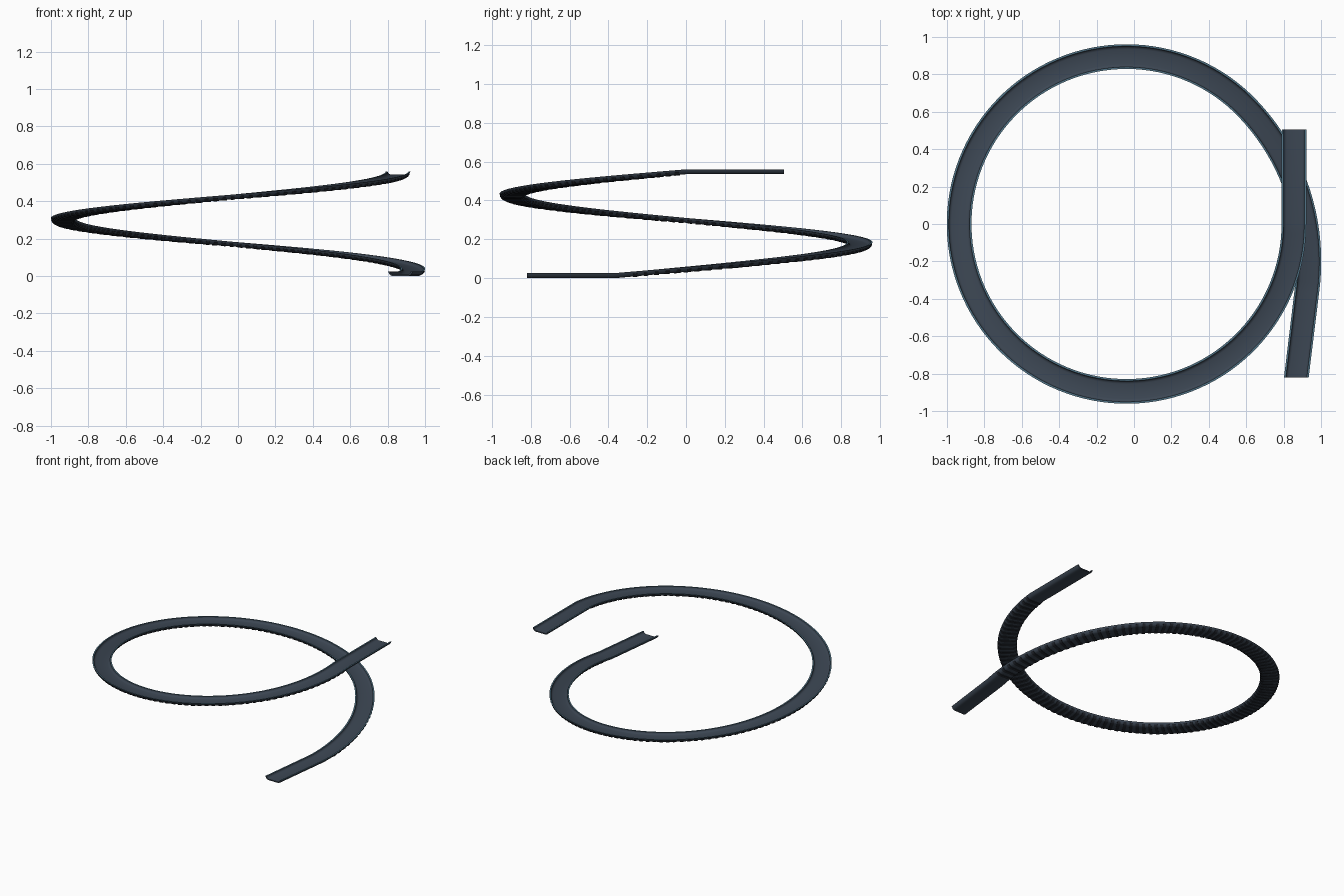
import bpy, bmesh, math
from mathutils import Vector

if "Cube" in bpy.data.objects:
    bpy.data.objects.remove(bpy.data.objects["Cube"])


def material(name, rgb):
    m = bpy.data.materials.new(name)
    m.diffuse_color = (*rgb, 1)
    m.use_nodes = True
    m.node_tree.nodes["Principled BSDF"].inputs["Base Color"].default_value = m.diffuse_color
    return m


slate = material("slate", (0.045, 0.062, 0.087))
rim_blue = material("rim blue", (0.085, 0.18, 0.25))
dark = material("dark steel", (0.018, 0.022, 0.03))

# Centreline: straight run-in, wide arc, tight helix arc, straight run-out
RISE = 0.535
pts = []   # (position, unit direction pointing to the outer side)


def arc(cx, cy, r, a0, a1, n):
    for i in range(n + 1):
        a = math.radians(a0 + (a1 - a0) * i / n)
        d = Vector((math.cos(a), math.sin(a), 0))
        pts.append((Vector((cx, cy, 0)) + d * r, d))


arc(-0.25, -0.2, 1.185, -8, 43.6, 20)
pts.pop()
arc(-0.04, 0, 0.895, 43.6, 360, 110)

# Constant climb along the curved part
run = [0]
for (p, _), (q, _) in zip(pts, pts[1:]):
    run.append(run[-1] + (q - p).length)
for (p, _), s in zip(pts, run):
    p.z = RISE * s / run[-1]
curve = list(pts)

pts.insert(0, (Vector((0.868, -0.82, 0)), Vector((1, 0, 0))))
pts.append((Vector((0.856, 0.505, RISE)), Vector((1, 0, 0))))

# Gutter cross-section (offset, height): underside, then inside of the channel
half = [(0.066, 0.025), (0.062, 0.016), (0.055, 0.006), (0.043, 0.0)]
inner = [(0.040, 0.008), (0.049, 0.011), (0.054, 0.017), (0.056, 0.025)]
under = half + [(-x, z) for x, z in reversed(half)]
profile = under + [(-x, z) for x, z in reversed(inner)] + inner
n = len(profile)
rims = (7, n - 1)   # profile edges that form the top of the two lips


def sweep(bm, path, section, blue=()):
    m = len(section)
    rings = [[bm.verts.new(p + d * x + Vector((0, 0, z))) for x, z in section]
             for p, d in path]
    for a, b in zip(rings, rings[1:]):
        for j in range(m):
            k = (j + 1) % m
            f = bm.faces.new((a[j], a[k], b[k], b[j]))
            f.material_index = 1 if j in blue else 0
    bm.faces.new(rings[0])
    bm.faces.new(rings[-1])


def finish(bm, name, mats):
    bmesh.ops.recalc_face_normals(bm, faces=bm.faces)
    me = bpy.data.meshes.new(name)
    bm.to_mesh(me)
    bm.free()
    for m in mats:
        me.materials.append(m)
    ob = bpy.data.objects.new(name, me)
    bpy.context.collection.objects.link(ob)
    bpy.ops.object.select_all(action='DESELECT')
    bpy.context.view_layer.objects.active = ob
    ob.select_set(True)
    bpy.ops.object.shade_smooth_by_angle(angle=math.radians(35))


# Channel
bm = bmesh.new()
sweep(bm, pts, profile, rims)
finish(bm, "spiral_channel", [slate, rim_blue])

# Thin ribs hugging the underside at an even spacing
rib = [(x * 1.03, z - 0.003) for x, z in under[1:-1]]
rib += [(x * 0.9, z + 0.002) for x, z in reversed(under[1:-1])]
bm = bmesh.new()
for i in range(2, len(curve) - 1):
    p, d = curve[i]
    step = (curve[i + 1][0] - curve[i - 1][0]).normalized() * 0.011
    sweep(bm, [(p - step, d), (p + step, d)], rib)
finish(bm, "underside_ribs", [dark])
